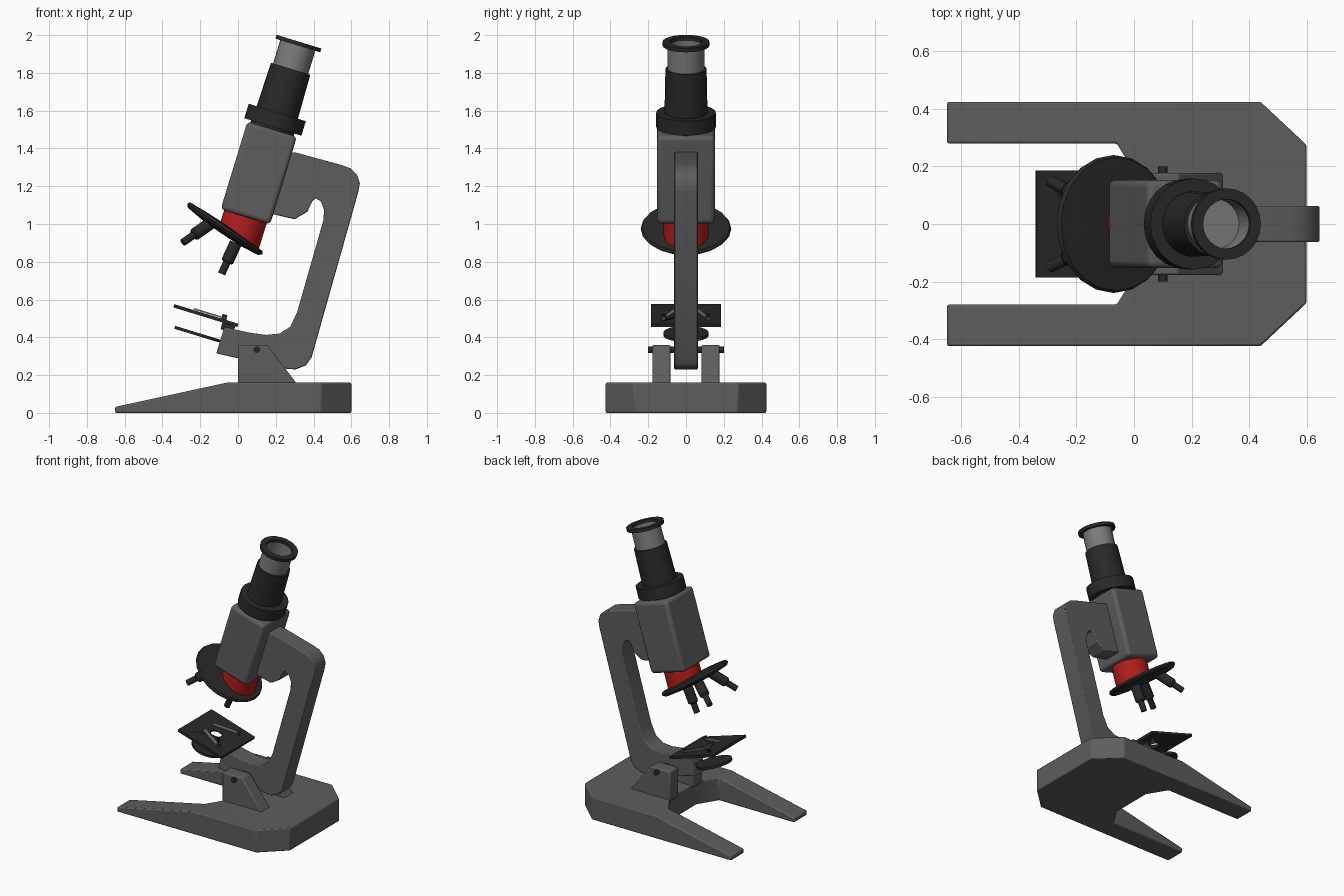
import bpy, bmesh, math
from mathutils import Vector, Matrix

if "Cube" in bpy.data.objects:
    bpy.data.objects.remove(bpy.data.objects["Cube"])

TILT = math.radians(17)


def material(name, rgb):
    m = bpy.data.materials.new(name)
    m.diffuse_color = (*rgb, 1)
    m.use_nodes = True
    m.node_tree.nodes["Principled BSDF"].inputs["Base Color"].default_value = m.diffuse_color
    return m


GREY = material("dark_grey", (0.11, 0.11, 0.11))
BLACK = material("black", (0.022, 0.022, 0.022))
RED = material("red", (0.45, 0.012, 0.012))
METAL = material("metal", (0.2, 0.2, 0.2))


def finish(name, bm, mat, bevel=0, matrix=None, segments=2):
    bmesh.ops.remove_doubles(bm, verts=bm.verts, dist=1e-5)
    bmesh.ops.recalc_face_normals(bm, faces=bm.faces)
    me = bpy.data.meshes.new(name)
    bm.to_mesh(me)
    bm.free()
    ob = bpy.data.objects.new(name, me)
    bpy.context.collection.objects.link(ob)
    me.materials.append(mat)
    if matrix:
        ob.matrix_world = matrix
    if bevel:
        mod = ob.modifiers.new("bevel", 'BEVEL')
        mod.width, mod.segments = bevel, segments
        mod.limit_method, mod.angle_limit = 'ANGLE', math.radians(35)
    bpy.ops.object.select_all(action='DESELECT')
    ob.select_set(True)
    bpy.context.view_layer.objects.active = ob
    bpy.ops.object.shade_smooth_by_angle(angle=math.radians(32))
    return ob


def extruded(points, offset):
    bm = bmesh.new()
    face = bm.faces.new([bm.verts.new(p) for p in points])
    new = bmesh.ops.extrude_face_region(bm, geom=[face])["geom"]
    bmesh.ops.translate(bm, vec=offset, verts=[g for g in new if isinstance(g, bmesh.types.BMVert)])
    return bm


def side_plate(name, pts, y0, y1, mat, bevel):
    return finish(name, extruded([(x, y0, z) for x, z in pts], (0, y1 - y0, 0)), mat, bevel)


def lathe_mesh(profile, n, closed=False):
    bm = bmesh.new()
    rings = [[bm.verts.new((r * math.cos(a), r * math.sin(a), z)) for r, z in profile]
             for a in (2 * math.pi * i / n for i in range(n))]
    count = len(profile)
    for i in range(n):
        a, b = rings[i], rings[(i + 1) % n]
        for j in range(count if closed else count - 1):
            k = (j + 1) % count
            bm.faces.new((a[j], b[j], b[k], a[k]))
    return bm


def place(origin, direction):
    rot = Vector((0, 0, 1)).rotation_difference(Vector(direction))
    return Matrix.Translation(origin) @ rot.to_matrix().to_4x4()


def lathe(name, profile, origin, direction, mat, n=24, closed=False):
    return finish(name, lathe_mesh(profile, n, closed), mat, 0, place(origin, direction))


def box(name, size, matrix, mat, bevel=0, segments=2):
    bm = bmesh.new()
    bmesh.ops.create_cube(bm, size=1)
    bmesh.ops.scale(bm, vec=size, verts=bm.verts)
    return finish(name, bm, mat, bevel, matrix, segments)


# U-shaped base with sloping legs
half = [(0.60, 0.275), (0.44, 0.425), (-0.65, 0.425), (-0.65, 0.28), (-0.06, 0.28), (0.02, 0.15)]
outline = half + [(x, -y) for x, y in reversed(half)]
bm = extruded([(x, y, 0) for x, y in outline], (0, 0, 0.16))
bmesh.ops.bisect_plane(bm, geom=bm.verts[:] + bm.edges[:] + bm.faces[:],
                       plane_co=(-0.06, 0, 0), plane_no=(1, 0, 0), dist=1e-4)
for v in bm.verts:
    if v.co.x < -0.6 and v.co.z > 0.1:
        v.co.z = 0.032
finish("base", bm, GREY, 0.007)

# Hinge brackets and pin
for side, tag in ((1, "back"), (-1, "front")):
    side_plate("hinge_bracket_" + tag, [(0, 0.15), (0, 0.36), (0.155, 0.36), (0.315, 0.15)],
               side * 0.083, side * 0.178, GREY, 0.008)
lathe("hinge_pin", [(0, -0.2), (0.017, -0.2), (0.017, 0.2), (0, 0.2)],
      (0.10, 0, 0.335), (0, 1, 0), BLACK, 12)

# Curved arm
arm = [(0.20, 1.41), (0.30, 1.38), (0.55, 1.312), (0.595, 1.295), (0.63, 1.262), (0.645, 1.215),
       (0.637, 1.17), (0.39, 0.295), (0.36, 0.252), (0.305, 0.23), (0.24, 0.235), (-0.115, 0.315),
       (-0.072, 0.455), (0.06, 0.425), (0.15, 0.413), (0.22, 0.42), (0.275, 0.455), (0.312, 0.53),
       (0.452, 1.02), (0.456, 1.075), (0.438, 1.12), (0.41, 1.137), (0.393, 1.12), (0.367, 1.065),
       (0.30, 1.025), (0.15, 1.06)]
arm[0] = (0.19, 1.37)
side_plate("arm", arm, -0.063, 0.063, GREY, 0.006)

# Tilted body housing
C = Vector((0.11, 0, 1.27))
AXIS = (math.sin(TILT), 0, math.cos(TILT))
body_frame = place(C, AXIS)
box("body_housing", (0.274, 0.306, 0.486), body_frame, GREY, 0.022, 3)

# Collar, draw tube and hollow eyepiece
lathe("collar", [(0, 0.235), (0.12, 0.235), (0.12, 0.255), (0.158, 0.255), (0.158, 0.335), (0, 0.335)],
      C, AXIS, BLACK)
lathe("draw_tube", [(0, 0.33), (0.114, 0.33), (0.109, 0.577), (0, 0.577)], C, AXIS, BLACK)
lathe("eyepiece", [(0, 0.56), (0.097, 0.56), (0.097, 0.712), (0.087, 0.712), (0.087, 0.59), (0, 0.59)],
      C, AXIS, METAL)
lathe("eyepiece_rim", [(0.086, 0.706), (0.124, 0.706), (0.124, 0.727), (0.086, 0.727)],
      C, AXIS, BLACK, closed=True)

# Red nosepiece, cut at the slope of the turret
bm = lathe_mesh([(0, -0.35), (0.118, -0.35), (0.118, -0.235), (0, -0.235)], 24)
for v in bm.verts:
    if v.co.z < -0.3:
        v.co.z -= 0.3 * v.co.x
finish("nosepiece", bm, RED, 0, body_frame)

# Turret disc
t = math.radians(34)
lathe("turret", [(0, -0.03), (0.12, -0.028), (0.225, -0.016), (0.24, 0), (0.232, 0.014), (0.12, 0.02), (0, 0.022)],
      (-0.07, 0, 0.974), (math.sin(t), 0, math.cos(t)), BLACK, 20)

# Three objectives
for i, (a, b) in enumerate([((-0.024, 0, 0.873), (-0.087, 0, 0.736)),
                            ((-0.165, 0.085, 0.99), (-0.292, 0.15, 0.902)),
                            ((-0.165, -0.085, 0.99), (-0.292, -0.15, 0.902))]):
    d = Vector(b) - Vector(a)
    L = d.length
    lathe(f"objective_{i + 1}", [(0, -0.03), (0.033, -0.03), (0.033, L * 0.5), (0.026, L * 0.56),
                                 (0.02, L * 0.56), (0.02, L), (0, L)], a, d, BLACK, 16)

# Stage plate with light hole
stage_frame = place((-0.17, 0, 0.515), AXIS)
stage = box("stage", (0.355, 0.372, 0.018), stage_frame, BLACK)
cutter = lathe("stage_cutter", [(0, -0.1), (0.04, -0.1), (0.04, 0.1), (0, 0.1)],
               (-0.17, 0, 0.515), AXIS, BLACK, 20)
cutter.hide_render = True
mod = stage.modifiers.new("hole", 'BOOLEAN')
mod.operation, mod.object, mod.solver = 'DIFFERENCE', cutter, 'EXACT'
bpy.context.view_layer.objects.active = stage
bpy.ops.object.modifier_apply(modifier=mod.name)
bpy.data.objects.remove(cutter)
box("stage_mount", (0.07, 0.11, 0.04), stage_frame @ Matrix.Translation((0.13, 0, -0.026)), BLACK)

# Slide clips and their screws
for side, tag in ((1, "back"), (-1, "front")):
    spot = stage_frame @ Matrix.Translation((0.02, side * 0.085, 0.016))
    box("slide_clip_" + tag, (0.19, 0.022, 0.008),
        spot @ Matrix.Rotation(side * math.radians(22), 4, 'Z'), METAL)
    lathe("clip_screw_" + tag, [(0, 0), (0.013, 0), (0.013, 0.035), (0, 0.035)],
          stage_frame @ Vector((0.095, side * 0.115, 0)), AXIS, BLACK, 12)

# Disc under the stage
lathe("diaphragm_disc", [(0, -0.008), (0.12, -0.008), (0.12, 0.008), (0, 0.008)],
      (-0.22, 0, 0.418), AXIS, BLACK, 24)
box("diaphragm_stem", (0.06, 0.06, 0.014), place((-0.1, 0, 0.382), AXIS), BLACK)
